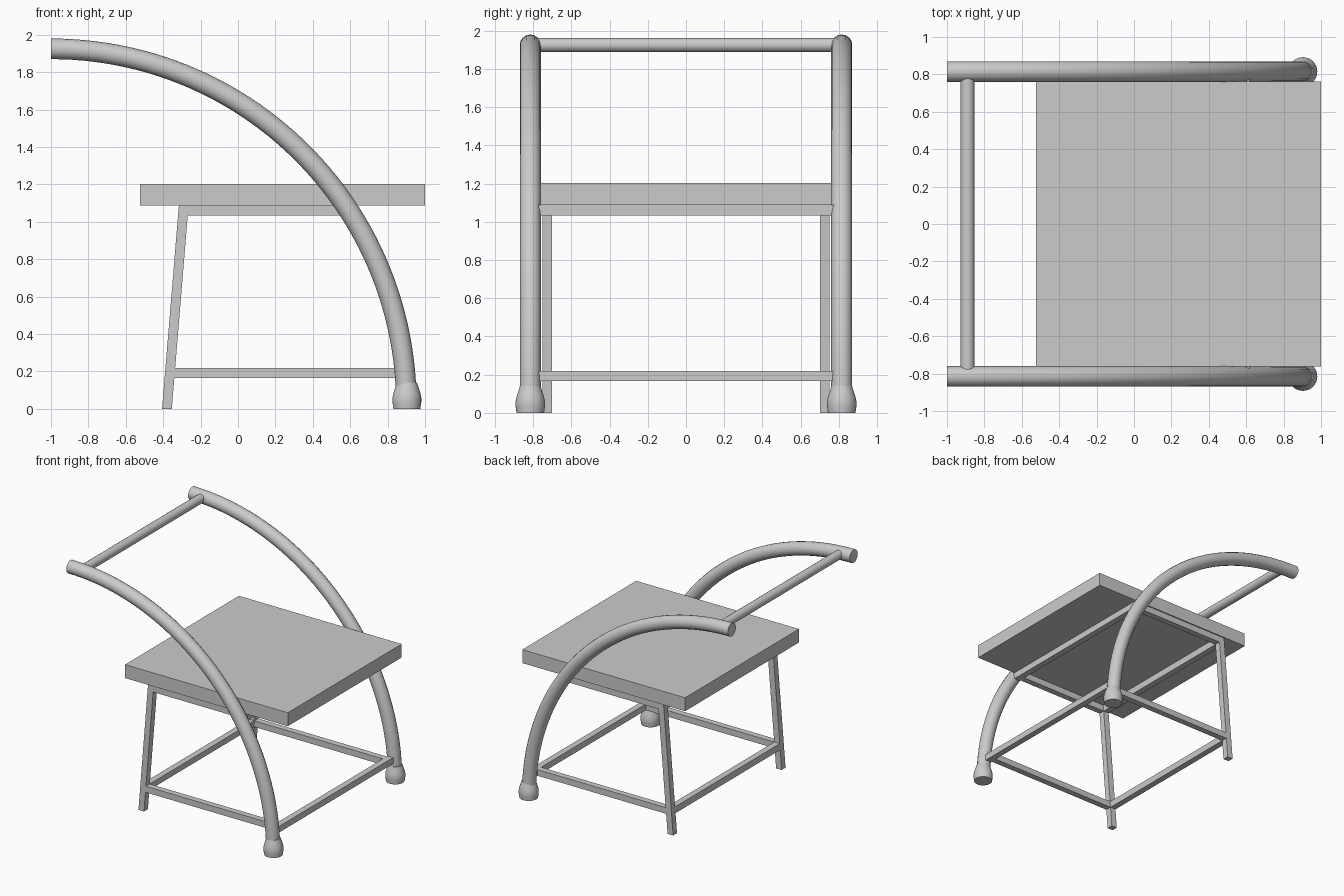
import bpy, bmesh
from math import sin, cos, asin, pi, radians

if "Cube" in bpy.data.objects:
    bpy.data.objects.remove(bpy.data.objects["Cube"])

ARC_X, ARC_Z, ARC_R = -1.0, 0.025, 1.9   # circle followed by both side tubes
TUBE_Y = 0.815


def mesh_object(name, bm):
    bmesh.ops.recalc_face_normals(bm, faces=bm.faces)
    me = bpy.data.meshes.new(name)
    bm.to_mesh(me)
    bm.free()
    ob = bpy.data.objects.new(name, me)
    bpy.context.collection.objects.link(ob)
    return ob


def prism(name, outline, y0, y1):
    """Extrude an x-z outline from y0 to y1."""
    bm = bmesh.new()
    face = bm.faces.new([bm.verts.new((x, y0, z)) for x, z in outline])
    new = bmesh.ops.extrude_face_region(bm, geom=[face])['geom']
    verts = [v for v in new if isinstance(v, bmesh.types.BMVert)]
    bmesh.ops.translate(bm, verts=verts, vec=(0, y1 - y0, 0))
    return mesh_object(name, bm)


def box(name, x0, x1, y0, y1, z0, z1):
    return prism(name, [(x0, z0), (x1, z0), (x1, z1), (x0, z1)], y0, y1)


def smooth(ob):
    bpy.ops.object.select_all(action='DESELECT')
    ob.select_set(True)
    bpy.context.view_layer.objects.active = ob
    bpy.ops.object.shade_smooth_by_angle(angle=radians(40))


def tube(name, pts, radius):
    cu = bpy.data.curves.new(name, 'CURVE')
    cu.dimensions = '3D'
    cu.bevel_depth = radius
    cu.bevel_resolution = 6
    cu.use_fill_caps = True
    sp = cu.splines.new('POLY')
    sp.points.add(len(pts) - 1)
    for p, co in zip(sp.points, pts):
        p.co = (*co, 1)
    ob = bpy.data.objects.new(name, cu)
    bpy.context.collection.objects.link(ob)
    bpy.ops.object.select_all(action='DESELECT')
    ob.select_set(True)
    bpy.context.view_layer.objects.active = ob
    bpy.ops.object.convert(target='MESH')
    smooth(bpy.context.object)


def lathe(name, profile, loc):
    bm = bmesh.new()
    vs = [bm.verts.new((r, 0, z)) for r, z in profile]
    es = [bm.edges.new(p) for p in zip(vs, vs[1:])]
    bmesh.ops.spin(bm, geom=vs + es, cent=(0, 0, 0), axis=(0, 0, 1),
                   angle=2 * pi, steps=32)
    bmesh.ops.remove_doubles(bm, verts=bm.verts, dist=1e-4)
    ob = mesh_object(name, bm)
    ob.location = loc
    smooth(ob)


def leg_x(z):
    """Centre of the slanted leg at height z."""
    return -0.38 + 0.09 * z / 1.09


def leg_outline(z0, z1, w=0.026):
    a, b = leg_x(z0), leg_x(z1)
    return [(a - w, z0), (a + w, z0), (b + w, z1), (b - w, z1)]


def arc_x(z):
    return ARC_X + ARC_R * cos(asin((z - ARC_Z) / ARC_R))


# Seat slab
box("seat", -0.525, 1.0, -0.762, 0.762, 1.088, 1.202)

FOOT = [(0, 0), (0.072, 0), (0.077, 0.035), (0.077, 0.06),
        (0.072, 0.085), (0.062, 0.115), (0.054, 0.14), (0, 0.14)]
for side, s in (("front", -1), ("back", 1)):
    # Curved tube with its rubber foot
    a0 = asin(0.05 / ARC_R)
    angles = [a0 + (pi / 2 - a0) * i / 48 for i in range(49)]
    tube(side + "_curved_tube",
         [(ARC_X + ARC_R * cos(a), s * TUBE_Y, ARC_Z + ARC_R * sin(a)) for a in angles], 0.055)
    lathe(side + "_tube_foot", FOOT, (0.903, s * TUBE_Y, 0))
    # Slanted leg and side rails
    y0, y1 = sorted((s * 0.70, s * 0.752))
    prism(side + "_leg", leg_outline(0, 1.088), y0, y1)
    for level, z0, z1 in (("lower", 0.166, 0.218), ("upper", 1.034, 1.088)):
        zc = (z0 + z1) / 2
        box(f"{side}_{level}_side_rail", leg_x(zc), arc_x(zc), y0, y1, z0, z1)

# Cross rails between the legs and between the tubes
for level, z0, z1 in (("lower", 0.166, 0.218), ("upper", 1.034, 1.088)):
    prism(level + "_leg_cross_rail", leg_outline(z0, z1), -0.70, 0.70)
    xc = arc_x((z0 + z1) / 2)
    rail = box(level + "_tube_cross_rail", xc - 0.026, xc + 0.026, -0.768, 0.768, z0, z1)
    if level == "upper":     # ends flare upward to meet the tubes
        for v in rail.data.vertices:
            if v.co.z > 1.06:
                v.co.y *= 1.02

# Round handle bar
tube("handle_bar", [(-0.89, -0.785, 1.925), (-0.89, 0.785, 1.925)], 0.037)
